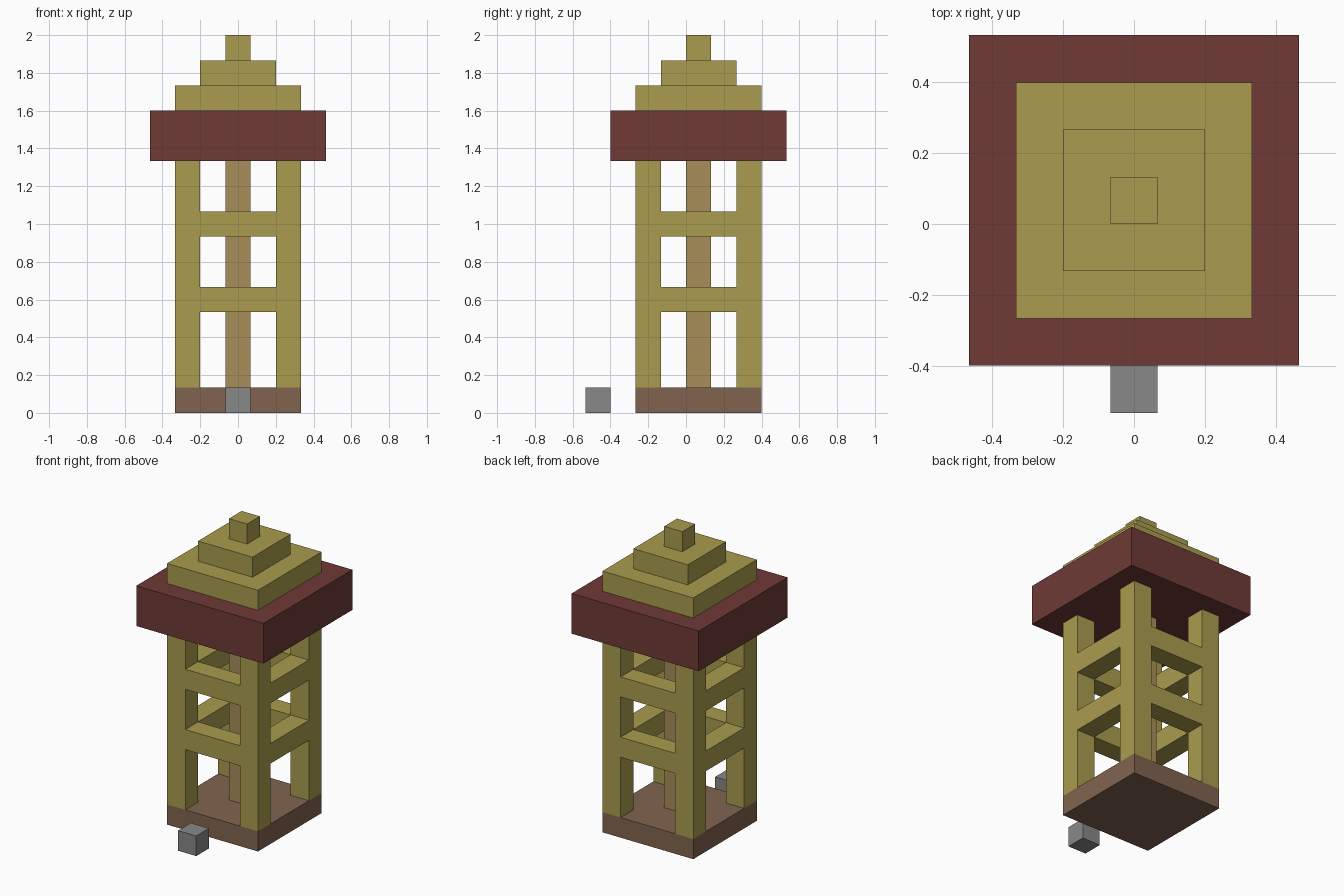
import bpy

if "Cube" in bpy.data.objects:
    bpy.data.objects.remove(bpy.data.objects["Cube"], do_unlink=True)

U = 2 / 15        # one block
CY = U / 2        # tower axis in y


def material(name, rgb):
    linear = [((c / 255 + 0.055) / 1.055) ** 2.4 for c in rgb] + [1]
    mat = bpy.data.materials.new(name)
    mat.use_nodes = True
    mat.diffuse_color = linear
    bsdf = next(n for n in mat.node_tree.nodes if n.type == 'BSDF_PRINCIPLED')
    bsdf.inputs["Base Color"].default_value = linear
    return mat


yellow = material("straw yellow", (170, 156, 78))
red = material("dark red", (110, 58, 54))
brown = material("earth brown", (129, 100, 80))
tan = material("tan wood", (168, 142, 90))
grey = material("stone grey", (136, 136, 136))


def block(name, mat, x, y, z, sx, sy, sz):
    """Box in block units: x, y from the tower axis, z is its underside."""
    bpy.ops.mesh.primitive_cube_add(size=1, location=(x * U, y * U + CY, (z + sz / 2) * U))
    obj = bpy.context.object
    obj.name = name
    obj.scale = (sx * U, sy * U, sz * U)
    bpy.ops.object.transform_apply(location=False, rotation=False, scale=True)
    obj.data.materials.append(mat)
    return obj


# Floor and central pole
block("base", brown, 0, 0, 0, 5, 5, 1)
block("center_pole", tan, 0, 0, 1, 1, 1, 9)

# Corner posts
for side, x in (("right", -2), ("left", 2)):
    for end, y in (("front", -2), ("back", 2)):
        block(f"{end}_{side}_post", yellow, x, y, 1, 1, 1, 9)

# Two rings of cross beams between the posts
for level, z in (("lower", 4), ("upper", 7)):
    for end, s in (("front", -2), ("back", 2)):
        block(f"{level}_{end}_beam", yellow, 0, s, z, 3, 1, 1)
    for side, s in (("right", -2), ("left", 2)):
        block(f"{level}_{side}_beam", yellow, s, 0, z, 1, 3, 1)

# Roof slab and stepped top
block("roof_slab", red, 0, 0, 10, 7, 7, 2)
for i, width in enumerate((5, 3, 1)):
    block(f"roof_step_{i + 1}", yellow, 0, 0, 12 + i, width, width, 1)

# Stepping stone at the front
block("front_stone", grey, 0, -4, 0, 1, 1, 1)
